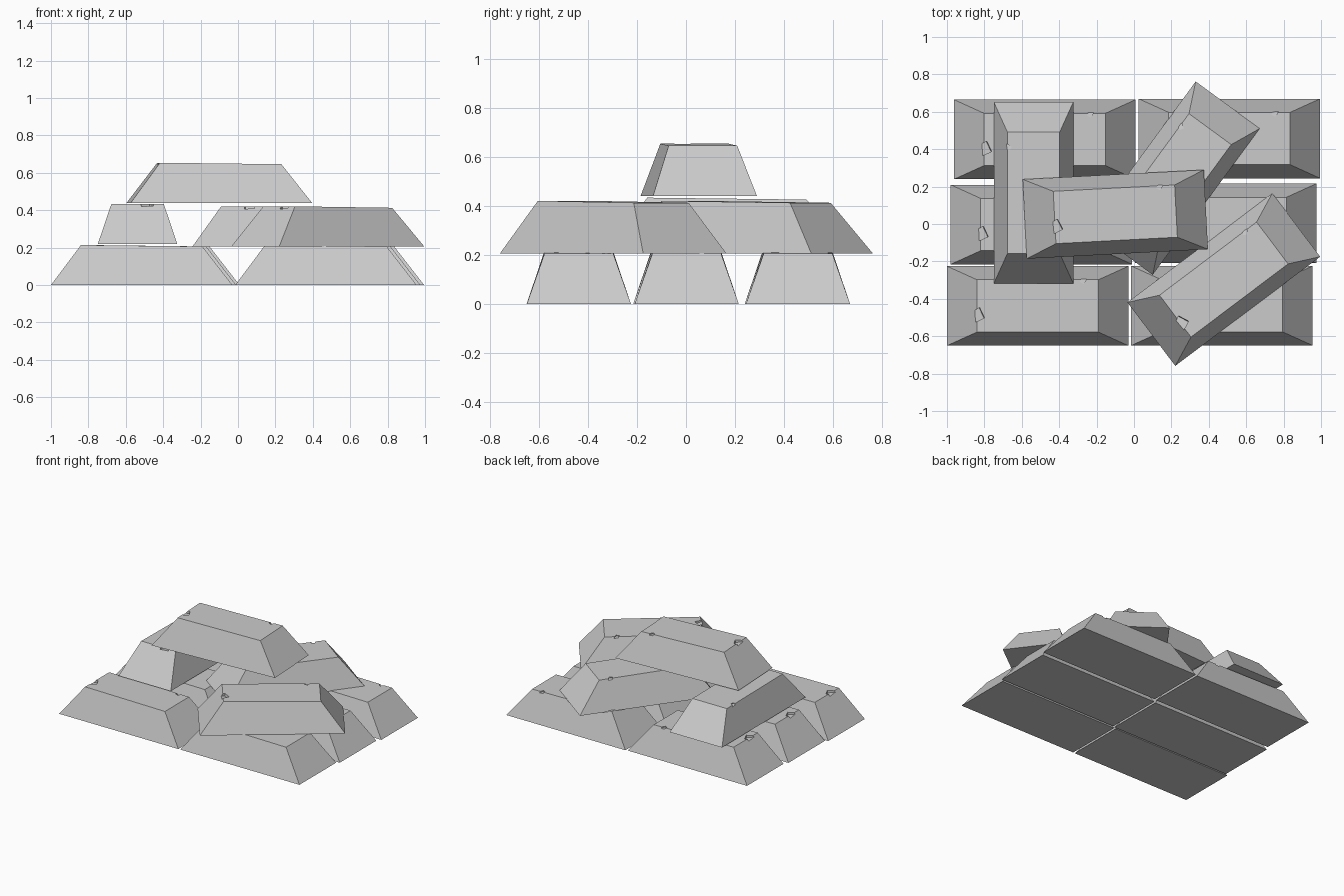
import bpy, bmesh
from math import radians
from mathutils import Matrix, Vector

if "Cube" in bpy.data.objects:
    bpy.data.objects.remove(bpy.data.objects["Cube"])

LENGTH, WIDTH, HEIGHT = 0.97, 0.425, 0.21
TOP_LENGTH, TOP_WIDTH = 0.65, 0.28

metal = bpy.data.materials.new("light_grey_metal")
metal.use_nodes = True
colour = (0.6, 0.6, 0.6, 1)
metal.diffuse_color = colour
metal.node_tree.nodes["Principled BSDF"].inputs["Base Color"].default_value = colour


def add_object(name, bm):
    mesh = bpy.data.meshes.new(name)
    bm.to_mesh(mesh)
    bm.free()
    mesh.materials.append(metal)
    obj = bpy.data.objects.new(name, mesh)
    bpy.context.collection.objects.link(obj)
    return obj


# Cast bar: a cube tapered to a smaller top that dips slightly at one end
def make_bar(name):
    bm = bmesh.new()
    bmesh.ops.create_cube(bm, size=1)
    for v in bm.verts:
        top = v.co.z > 0
        v.co.x *= TOP_LENGTH if top else LENGTH
        v.co.y *= TOP_WIDTH if top else WIDTH
        v.co.z = HEIGHT - 0.012 * v.co.x if top else 0
    return add_object(name, bm)


# Small chip cut out of a top edge
def cut_chip(bar, place, size, turn):
    bm = bmesh.new()
    bmesh.ops.create_cube(bm, size=1)
    bm.transform(Matrix.Translation(place) @ Matrix.Rotation(radians(turn), 4, "Z")
                 @ Matrix.Rotation(radians(10), 4, "Y") @ Matrix.Diagonal((*size, 1)))
    cutter = add_object("chip_cutter", bm)
    cutter.hide_render = True
    mod = bar.modifiers.new("chip", "BOOLEAN")
    mod.operation, mod.solver, mod.object = "DIFFERENCE", "EXACT", cutter
    bpy.context.view_layer.objects.active = bar
    bpy.ops.object.modifier_apply(modifier=mod.name)
    bpy.data.objects.remove(cutter)


first = make_bar("base_bar_front_right")
cut_chip(first, Vector((-0.325, -0.05, HEIGHT)), (0.06, 0.06, 0.02), 25)
cut_chip(first, Vector((0.245, 0.14, HEIGHT - 0.003)), (0.04, 0.025, 0.018), 60)

# Pile: name, x, y, z, turn in degrees
pile = [
    ("base_bar_front_right", -0.515, -0.438, 0, 0),
    ("base_bar_middle_right", -0.495, -0.003, 0, 0),
    ("base_bar_back_right", -0.477, 0.452, 0, 0),
    ("base_bar_front_left", 0.470, -0.437, 0, 0),
    ("base_bar_middle_left", 0.490, 0.003, 0, 0),
    ("base_bar_back_left", 0.510, 0.457, 0, 0),
    ("second_layer_bar_right", -0.537, 0.167, 0.22, 90),
    ("second_layer_bar_front", 0.480, -0.297, 0.207, 37),
    ("second_layer_bar_back", 0.215, 0.245, 0.207, 53.8),
    ("top_bar", -0.100, 0.052, 0.44, 3),
]
for name, x, y, z, turn in pile:
    bar = first
    if name != first.name:
        bar = bpy.data.objects.new(name, first.data)
        bpy.context.collection.objects.link(bar)
    bar.location = (x, y, z)
    bar.rotation_euler.z = radians(turn)
